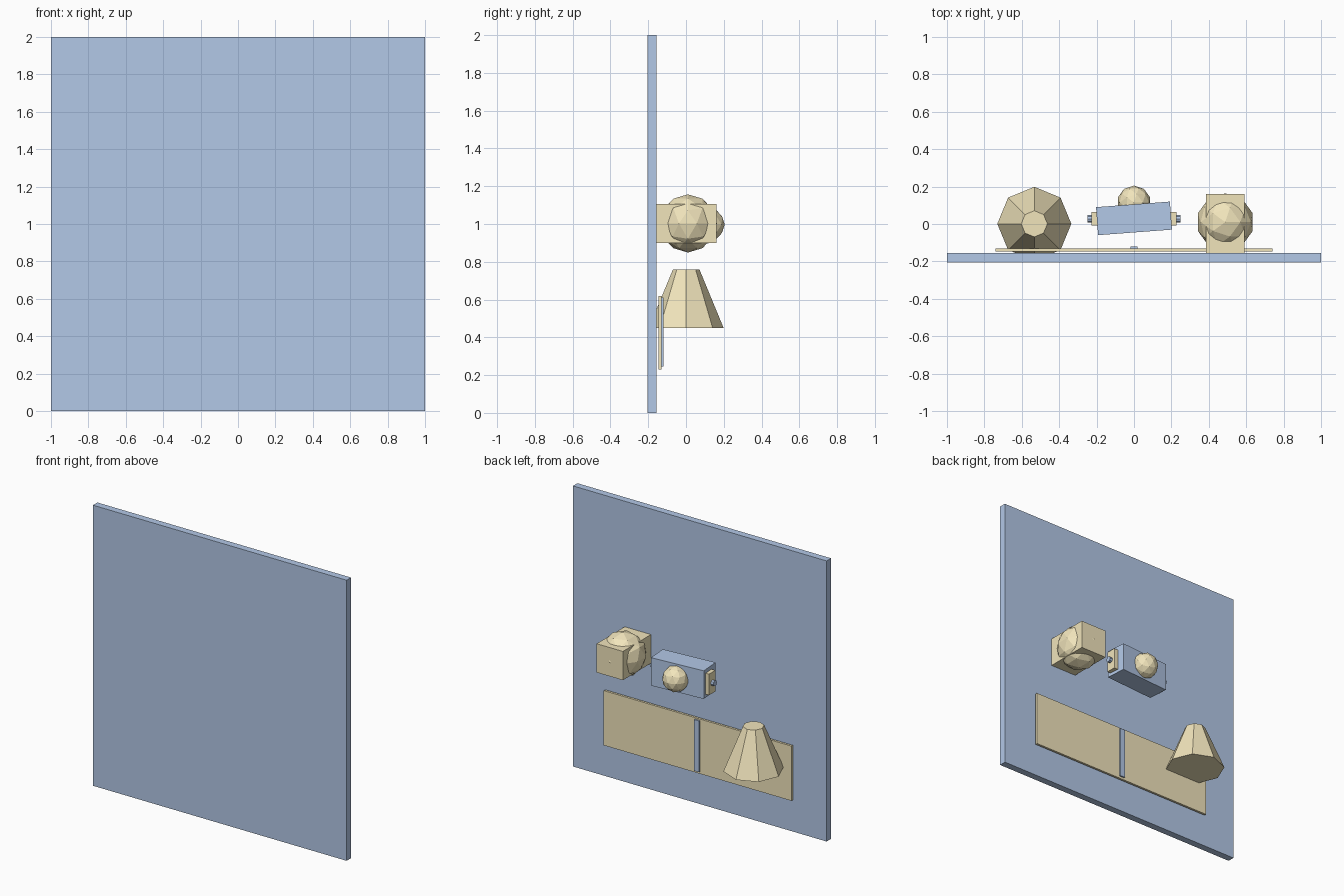
import bpy
from math import radians, pi

if "Cube" in bpy.data.objects:
    bpy.data.objects.remove(bpy.data.objects["Cube"])


def material(name, rgb):
    m = bpy.data.materials.new(name)
    m.diffuse_color = (*rgb, 1)
    m.use_nodes = True
    m.node_tree.nodes["Principled BSDF"].inputs["Base Color"].default_value = m.diffuse_color
    return m


BLUE = material("blue", (0.45, 0.58, 0.80))
SAND = material("sand", (0.88, 0.78, 0.50))


def finish(name, mat):
    ob = bpy.context.object
    ob.name = name
    ob.data.materials.append(mat)
    return ob


def box(name, mat, x, y, z, turn=0):
    """Box from (min, max) ranges, turned about its own vertical axis."""
    mids = [(a + b) / 2 for a, b in (x, y, z)]
    bpy.ops.mesh.primitive_cube_add(size=1, location=mids, rotation=(0, 0, radians(turn)))
    ob = finish(name, mat)
    ob.scale = [b - a for a, b in (x, y, z)]
    return ob


def ball(name, mat, r, loc):
    bpy.ops.mesh.primitive_ico_sphere_add(subdivisions=2, radius=r, location=loc)
    return finish(name, mat)


# Large upright backing panel
box("back_panel", BLUE, (-1, 1), (-0.205, -0.155), (0, 2))

# Low wide plate with a thin centre divider
box("wide_plate", SAND, (-0.74, 0.74), (-0.146, -0.130), (0.23, 0.62))
box("plate_divider", BLUE, (-0.02, 0.02), (-0.131, -0.119), (0.245, 0.61))

# Eight-sided truncated cone
bpy.ops.mesh.primitive_cone_add(vertices=8, radius1=0.198, radius2=0.07, depth=0.31,
                                location=(-0.533, 0.001, 0.605))
finish("cone_shade", SAND)

# Slightly turned block with front ball
box("turned_block", BLUE, (-0.198, 0.198), (-0.045, 0.105), (0.897, 1.097), turn=4.3)
ball("block_ball", SAND, 0.09, (0, 0.115, 0.997))

# End plates and small knobs on both ends of the block
for side, s in (("left", -1), ("right", 1)):
    box(f"{side}_end_plate", SAND, sorted((s * 0.18, s * 0.227)), (-0.007, 0.065), (0.92, 1.07))
    bpy.ops.mesh.primitive_cylinder_add(vertices=8, radius=0.02, depth=0.03,
                                        location=(s * 0.233, 0.027, 0.995),
                                        rotation=(0, pi / 2, 0))
    finish(f"{side}_knob", BLUE)

# Sand box with a ball bulging through its faces
box("long_box", SAND, (0.385, 0.592), (-0.155, 0.161), (0.9, 1.105))
ball("bulging_ball", SAND, 0.154, (0.488, 0.010, 1.003))
